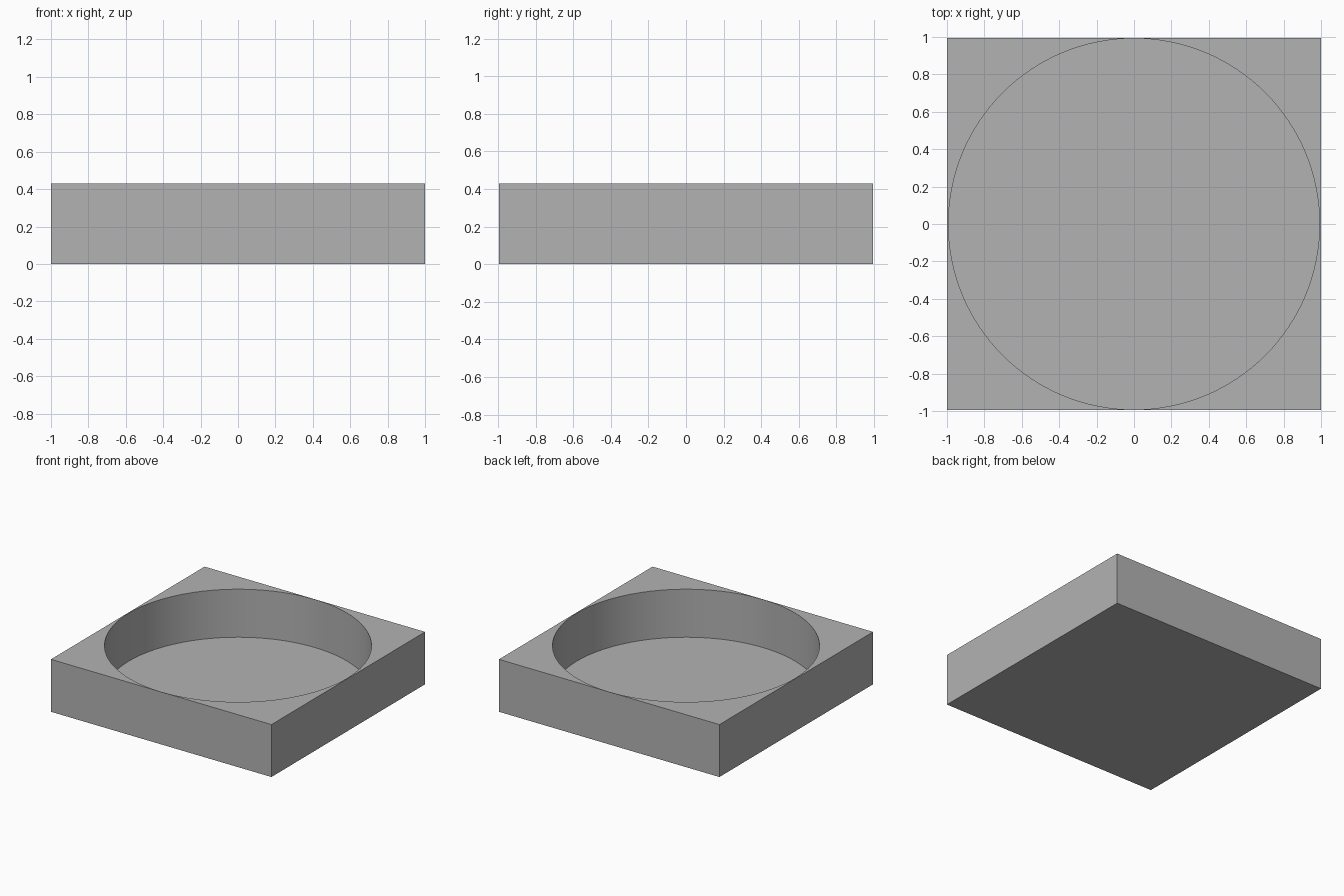
import bpy
import math

cube = bpy.data.objects.get("Cube")
if cube:
    bpy.data.objects.remove(cube, do_unlink=True)

WIDTH, DEPTH, HEIGHT = 2.0, 1.99, 0.43
RADIUS, FLOOR = 0.992, 0.036

# Single plain grey finish
grey = bpy.data.materials.new("plain_grey")
grey.use_nodes = True
colour = (0.45, 0.45, 0.45, 1)
grey.diffuse_color = colour
grey.node_tree.nodes["Principled BSDF"].inputs["Base Color"].default_value = colour

# Rectangular block
bpy.ops.mesh.primitive_cube_add(size=1, location=(0, 0, HEIGHT / 2))
tray = bpy.context.object
tray.name = "square_tray"
tray.scale = (WIDTH, DEPTH, HEIGHT)
bpy.ops.object.transform_apply(location=True, rotation=False, scale=True)
tray.data.materials.append(grey)

# Round pocket cutter, reaching from the floor to above the rim
bpy.ops.mesh.primitive_cylinder_add(vertices=128, radius=RADIUS, depth=1,
                                    location=(0, 0, FLOOR + 0.5))
cutter = bpy.context.object
cutter.name = "pocket_cutter"
cutter.hide_render = True
cutter.data.materials.append(grey)

# Cut the pocket and bake it into the tray
cut = tray.modifiers.new("round_pocket", "BOOLEAN")
cut.operation = "DIFFERENCE"
cut.solver = "EXACT"
cut.object = cutter
bpy.ops.object.select_all(action="DESELECT")
tray.select_set(True)
bpy.context.view_layer.objects.active = tray
bpy.ops.object.modifier_apply(modifier=cut.name)
bpy.data.objects.remove(cutter, do_unlink=True)

# Smooth pocket wall with crisp edges
bpy.ops.object.shade_smooth_by_angle(angle=math.radians(30))
